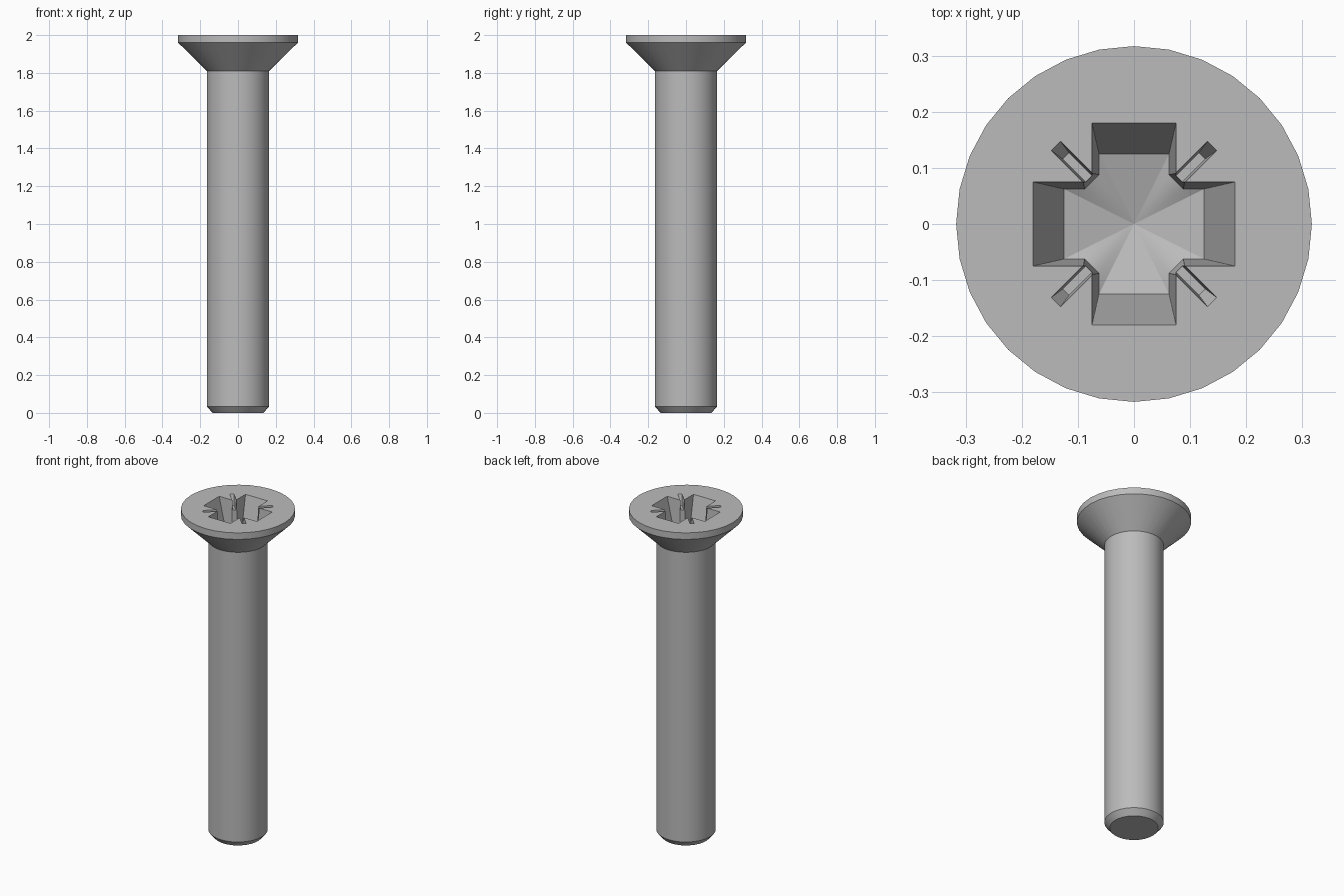
import bpy, bmesh, math
from mathutils import Vector, Matrix

if "Cube" in bpy.data.objects:
    bpy.data.objects.remove(bpy.data.objects["Cube"], do_unlink=True)

TOP = 2.0
SEGMENTS = 32

steel = bpy.data.materials.new("grey steel")
steel.use_nodes = True
steel.diffuse_color = (0.5, 0.5, 0.5, 1)
steel.node_tree.nodes["Principled BSDF"].inputs["Base Color"].default_value = steel.diffuse_color


def make_object(name, bm):
    bmesh.ops.recalc_face_normals(bm, faces=bm.faces)
    mesh = bpy.data.meshes.new(name)
    bm.to_mesh(mesh)
    bm.free()
    mesh.materials.append(steel)
    obj = bpy.data.objects.new(name, mesh)
    bpy.context.collection.objects.link(obj)
    return obj


def lathe(name, profile):
    bm = bmesh.new()
    rings = []
    for r, z in profile:
        angles = [2 * math.pi * i / SEGMENTS for i in range(SEGMENTS)]
        rings.append([bm.verts.new((r * math.cos(a), r * math.sin(a), z)) for a in angles])
    for low, high in zip(rings, rings[1:]):
        for i in range(SEGMENTS):
            j = (i + 1) % SEGMENTS
            bm.faces.new((low[i], low[j], high[j], high[i]))
    bm.faces.new(rings[0])
    bm.faces.new(rings[-1])
    return make_object(name, bm)


def tapered_cutter(name, upper, lower, depth, tip=0.0):
    """Loft from the outline at the head surface to the floor, overshooting above."""
    bm = bmesh.new()
    over = 0.25
    roof, floor = [], []
    for u, l in zip(upper, lower):
        u, l = Vector(u), Vector(l)
        roof.append(bm.verts.new((*(u + (u - l) * over), TOP + depth * over)))
        floor.append(bm.verts.new((*l, TOP - depth)))
    n = len(roof)
    for i in range(n):
        j = (i + 1) % n
        bm.faces.new((roof[i], roof[j], floor[j], floor[i]))
    bm.faces.new(roof)
    if tip:
        # Shallow drill point in the floor
        apex = bm.verts.new((0, 0, TOP - depth - tip))
        for i in range(n):
            bm.faces.new((floor[i], floor[(i + 1) % n], apex))
    else:
        bm.faces.new(floor)
    return make_object(name, bm)


def cross_outline(length, half, corner):
    """Four-armed cross with bevelled inner corners."""
    arm = [(length, -half), (length, half), (corner, half)]
    arm.insert(0, (corner, -half))
    points = []
    for k in range(4):
        turn = Matrix.Rotation(k * math.pi / 2, 2)
        points += [turn @ Vector(p) for p in arm]
    return points


def slit_outline(inner, outer, half, angle):
    turn = Matrix.Rotation(angle, 2)
    box = [(inner, -half), (outer, -half), (outer, half), (inner, half)]
    return [turn @ Vector(p) for p in box]


# Body of revolution: chamfered tip, plain shank, countersunk head
screw = lathe("countersunk_screw", [
    (0.135, 0), (0.165, 0.035), (0.165, 1.81), (0.317, 1.96), (0.317, TOP)])

# Cross recess and the four diagonal slits between its arms
cutters = [tapered_cutter(
    "cross_recess_cutter",
    cross_outline(0.18, 0.075, 0.09),
    cross_outline(0.125, 0.0625, 0.088), 0.2, 0.035)]
for k in range(4):
    a = math.pi / 4 + k * math.pi / 2
    cutters.append(tapered_cutter(
        "slit_cutter", slit_outline(0.08, 0.197, 0.0115, a),
        slit_outline(0.08, 0.172, 0.008, a), 0.06))

bpy.ops.object.select_all(action="DESELECT")
bpy.context.view_layer.objects.active = screw
screw.select_set(True)
for cutter in cutters:
    cutter.hide_render = True
    cut = screw.modifiers.new("recess", "BOOLEAN")
    cut.operation = "DIFFERENCE"
    cut.solver = "EXACT"
    cut.object = cutter
    bpy.ops.object.modifier_apply(modifier=cut.name)
for cutter in cutters:
    bpy.data.objects.remove(cutter, do_unlink=True)

bpy.ops.object.shade_smooth_by_angle(angle=math.radians(30))
